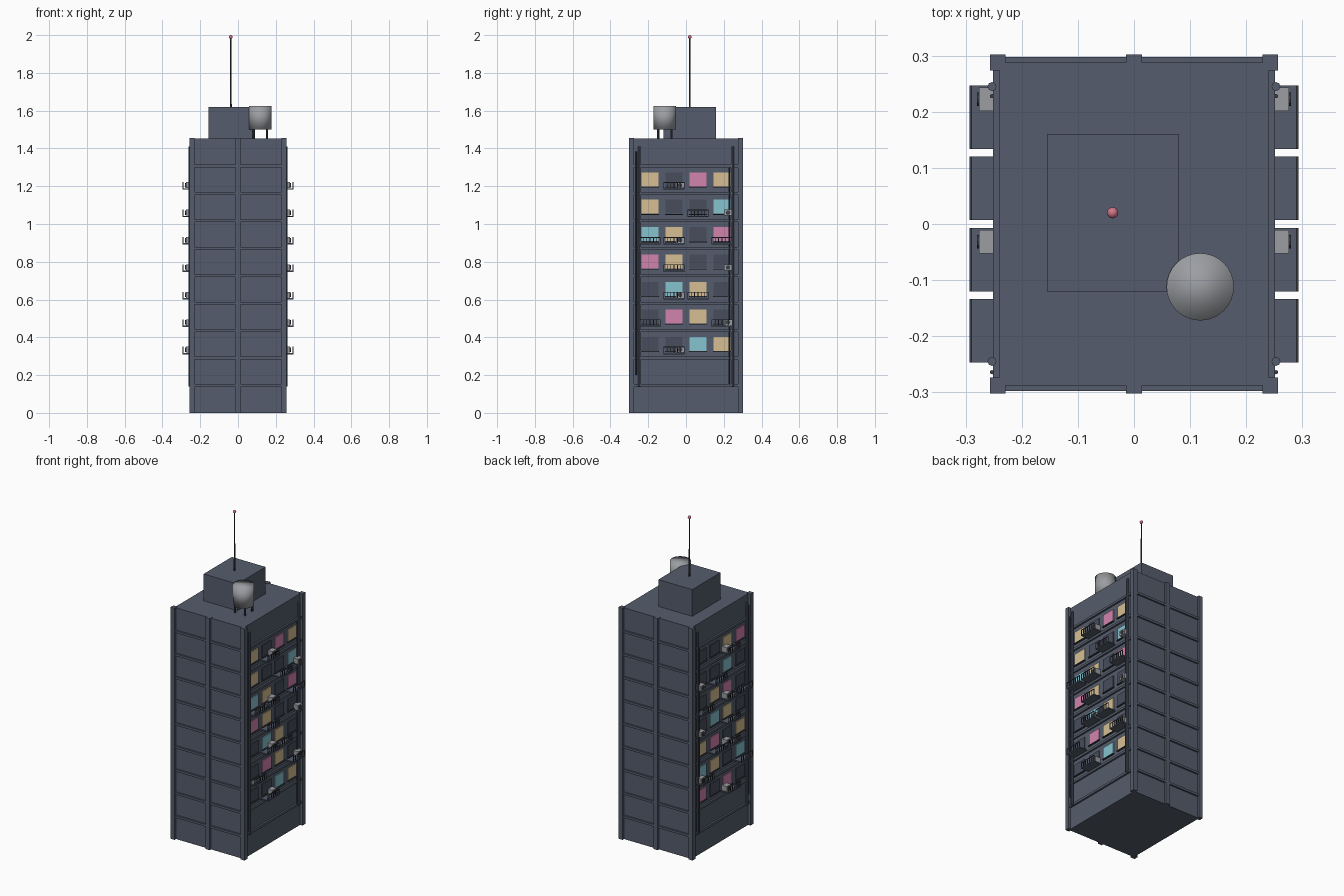
import bpy, bmesh
from mathutils import Matrix, Vector

cube = bpy.data.objects.get("Cube")
if cube:
    bpy.data.objects.remove(cube)


def material(name, rgb):
    m = bpy.data.materials.new(name)
    m.use_nodes = True
    color = (*rgb, 1)
    m.diffuse_color = color
    bsdf = next(n for n in m.node_tree.nodes if n.type == 'BSDF_PRINCIPLED')
    bsdf.inputs["Base Color"].default_value = color
    return m


CONCRETE = material("slate concrete", (0.09, 0.108, 0.15))
METAL = material("dark metal", (0.045, 0.05, 0.065))
GREY = material("light grey metal", (0.33, 0.34, 0.36))
RED = material("beacon pink", (0.65, 0.18, 0.25))
GLASS = {
    "D": material("unlit glass", (0.065, 0.075, 0.11)),
    "Y": material("warm window", (0.68, 0.52, 0.29)),
    "C": material("cyan window", (0.24, 0.55, 0.63)),
    "P": material("pink window", (0.65, 0.23, 0.42)),
}


class Part:
    """Collects primitives into one named object."""

    def __init__(self, name, mat):
        self.name, self.mat, self.bm = name, mat, bmesh.new()

    def box(self, x0, x1, y0, y1, z0, z1):
        center = Vector((x0 + x1, y0 + y1, z0 + z1)) / 2
        size = Matrix.Diagonal((abs(x1 - x0), abs(y1 - y0), abs(z1 - z0), 1))
        bmesh.ops.create_cube(self.bm, size=1, matrix=Matrix.Translation(center) @ size)

    def rod(self, x, y, z0, z1, r, top=None, sides=8):
        bmesh.ops.create_cone(self.bm, cap_ends=True, segments=sides, radius1=r,
                              radius2=r if top is None else top, depth=z1 - z0,
                              matrix=Matrix.Translation((x, y, (z0 + z1) / 2)))

    def disc(self, x, y, z, r, depth):
        turn = Matrix.Rotation(1.5708, 4, 'Y')
        bmesh.ops.create_cone(self.bm, cap_ends=True, segments=12, radius1=r, radius2=r,
                              depth=depth, matrix=Matrix.Translation((x, y, z)) @ turn)

    def done(self, smooth=False):
        mesh = bpy.data.meshes.new(self.name)
        for f in self.bm.faces:
            f.smooth = smooth
        self.bm.to_mesh(mesh)
        self.bm.free()
        mesh.materials.append(self.mat)
        obj = bpy.data.objects.new(self.name, mesh)
        bpy.context.collection.objects.link(obj)
        return obj


W, D, H = 0.24, 0.288, 1.452      # half width, half depth, height
FLOOR = H / 10

# Tower body
body = Part("tower_body", CONCRETE)
body.box(-W, W, -D, D, 0, H)
body.done()

# Corner pillars and the middle pillars of front and back
pillars = Part("pillars", CONCRETE)
for x in (-0.243, 0, 0.243):
    for y in (-D, D):
        pillars.box(x - 0.014, x + 0.014, y - 0.014, y + 0.014, 0, H + 0.002)
pillars.done()

# Ledge around every floor
ledges = Part("floor_ledges", CONCRETE)
for i in range(1, 10):
    z = i * FLOOR
    ledges.box(-W - 0.011, W + 0.011, -D - 0.01, D + 0.01, z - 0.007, z + 0.007)
ledges.done()

# Windows by floor from the top, each row running from front to back
LIGHTS = {
    1: "YDPY YDDC CYDP PYDD DCYD DPYD DDCY".split(),
    -1: "PYDD DCDD DPYD DYCD YDPY CDYC DPDP".split(),
}
# Balcony columns and the air conditioner column for the same floors
BALCONIES = [(1,), (2,), (0, 1, 3), (1,), (1, 2), (0, 3), (1,)]
COLUMNS = [-0.1905, -0.0635, 0.0635, 0.1905]

panes = {k: Part(m.name.replace(" ", "_") + "s", m) for k, m in GLASS.items()}
sills = Part("window_sills", METAL)
slabs = Part("balcony_slabs", CONCRETE)
rails = Part("balcony_rails", METAL)
coolers = Part("air_conditioners", GREY)
fans = Part("air_conditioner_fans", METAL)


def balcony(side, y, z):
    a, b, half = side * W, side * 0.293, 0.0565
    inner = b - side * 0.004
    slabs.box(a, b, y - half, y + half, z, z + 0.007)
    rails.box(inner, b, y - half, y + half, z + 0.036, z + 0.04)
    for i in range(7):
        p = y - half + 0.0015 + i * (2 * half - 0.003) / 6
        rails.box(inner, b, p - 0.0015, p + 0.0015, z + 0.007, z + 0.036)


for side in (1, -1):
    for row in range(7):
        z = (8 - row) * FLOOR
        for col, y in enumerate(COLUMNS):
            key = LIGHTS[side][row][col]
            panes[key].box(side * W, side * (W + 0.005), y - 0.044, y + 0.044,
                           z + 0.038, z + 0.112)
            sills.box(side * W, side * (W + 0.01), y - 0.048, y + 0.048,
                      z + 0.032, z + 0.037)
            if col in BALCONIES[row]:
                balcony(side, y, z + 0.02)
        y = COLUMNS[1 if row % 2 == 0 else 3] + 0.032
        coolers.box(side * W, side * 0.276, y - 0.021, y + 0.021, z + 0.028, z + 0.06)
        fans.disc(side * 0.277, y, z + 0.044, 0.012, 0.006)

for part in (*panes.values(), sills, slabs, rails, coolers, fans):
    part.done()

# Drain pipes and thin conduits on both sides
pipes = Part("drain_pipes", CONCRETE)
conduits = Part("conduits", METAL)
for side in (1, -1):
    x = side * 0.253
    for y in (-0.245, 0.245):
        pipes.rod(x, y, 0.14, 1.41, 0.008)
    conduits.rod(x, 0.228, 0.15, 1.3, 0.004, sides=6)
    conduits.rod(x, -0.264, 0.2, 1.385, 0.004, sides=6)
pipes.done()
conduits.done()

# Roof hut
hut = Part("roof_hut", CONCRETE)
hut.box(-0.155, 0.08, -0.12, 0.16, H, 1.62)
hut.done()

# Water tank on legs
TX, TY = 0.118, -0.112
tank = Part("water_tank", GREY)
tank.rod(TX, TY, 1.5, 1.625, 0.06, sides=32)
tank.done(smooth=True)
legs = Part("tank_legs", METAL)
for dx in (-0.035, 0.035):
    for dy in (-0.035, 0.035):
        legs.rod(TX + dx, TY + dy, H, 1.5, 0.006)
legs.done()

# Antenna with beacon
mast = Part("antenna_mast", METAL)
mast.rod(-0.038, 0.02, 1.62, 1.985, 0.005, top=0.003)
mast.done()
beacon = Part("antenna_beacon", RED)
bmesh.ops.create_uvsphere(beacon.bm, u_segments=12, v_segments=8, radius=0.01,
                          matrix=Matrix.Translation((-0.038, 0.02, 1.99)))
beacon.done(smooth=True)
